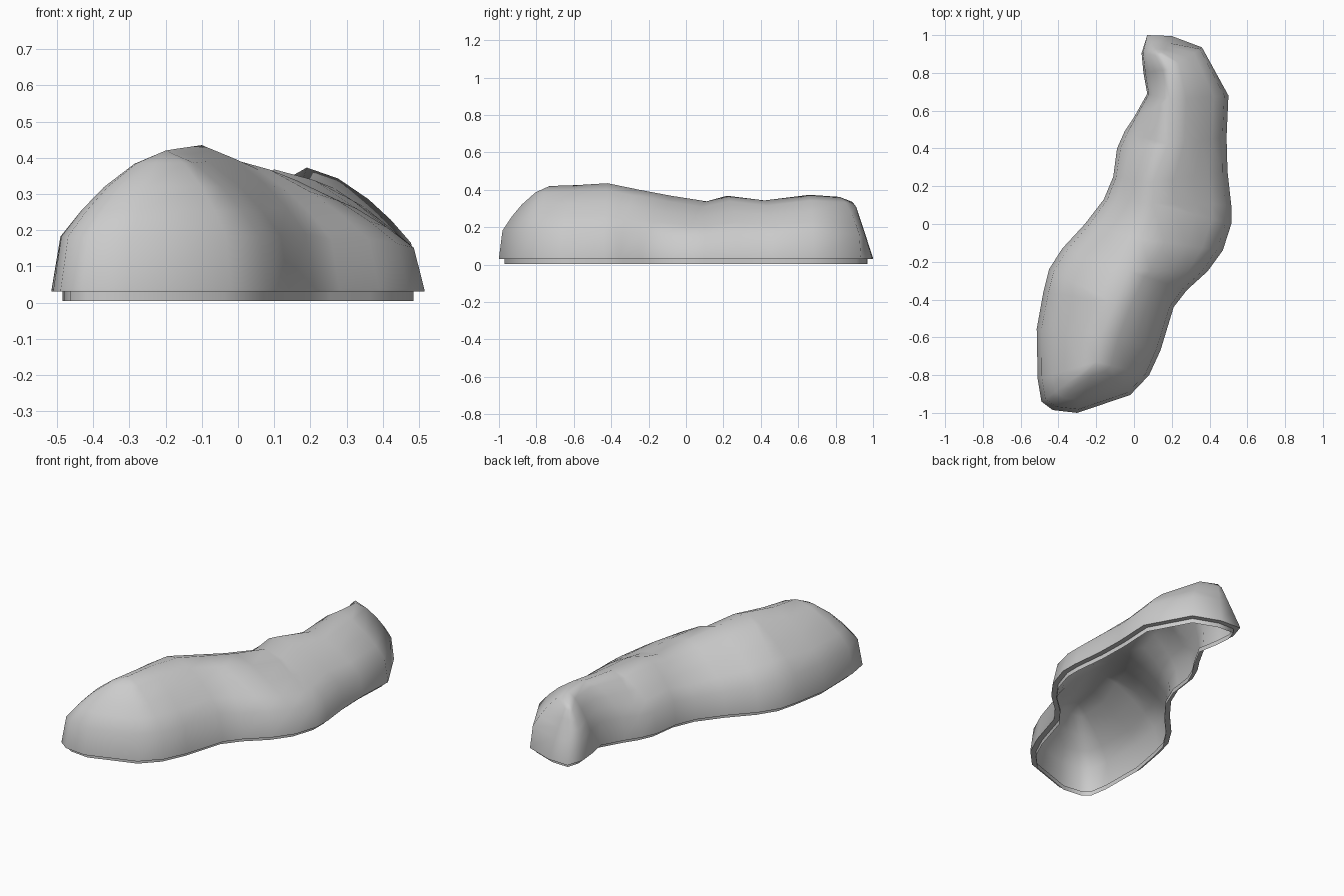
import bpy, bmesh, math
from mathutils import Vector

if "Cube" in bpy.data.objects:
    bpy.data.objects.remove(bpy.data.objects["Cube"])

# Ridge line along the top of the shell: x, y, z
ridge = [(-.2, -.73, .42), (-.17, -.58, .425), (-.1, -.42, .435), (-.03, -.25, .4),
         (.04, -.08, .368), (.1, .11, .338), (.1, .22, .368), (.18, .42, .343),
         (.19, .66, .373), (.19, .82, .362), (.14, .89, .335)]

# Plan outline, counter-clockwise: x, y, index of the ridge point it rises to
outline = [(.07, 1, 10), (.04, .905, 10), (.05, .8, 9), (.07, .69, 8), (0, .565, 8),
           (-.05, .49, 7), (-.09, .4, 7), (-.11, .25, 6), (-.16, .13, 5), (-.26, 0, 4),
           (-.38, -.13, 3), (-.45, -.24, 2), (-.48, -.36, 2), (-.515, -.555, 1),
           (-.51, -.82, 0), (-.49, -.94, 0), (-.43, -.985, 0), (-.3, -1, 0),
           (-.02, -.905, 0), (.08, -.8, 0), (.14, -.67, 1), (.21, -.44, 2), (.28, -.35, 3),
           (.39, -.25, 3), (.47, -.14, 4), (.515, 0, 5), (.515, .1, 5), (.495, .28, 6),
           (.49, .46, 7), (.5, .68, 8), (.36, .935, 9), (.2, .995, 10)]

# Wall profile: distance towards ridge, fraction of ridge height
profile = [(0, 0), (.07, .38), (.25, .57), (.45, .74), (.72, .91), (1, 1)]
BASE, STEP = .037, .03
n = len(outline)
points = [Vector(p[:2]) for p in outline]


def inset(i, d):
    """Outline point moved inwards by d along its mitred normal."""
    a = (points[i] - points[i - 1]).normalized()
    b = (points[(i + 1) % n] - points[i]).normalized()
    na, nb = Vector((-a.y, a.x)), Vector((-b.y, b.x))
    m = (na + nb).normalized()
    return points[i] + m * d / max(m.dot(na), .7)


bm = bmesh.new()
rings = []

# Inset lip around the open underside, then the step out to the shell edge
for z, d in ((.004, STEP), (.031, STEP), (.031, 0)):
    rings.append([bm.verts.new((*inset(i, d), z)) for i in range(n)])

# Domed shell rising to the ridge, with a straight sloping back end
# and a shallow hollow on the front left
for t, f in profile:
    ring = []
    for p, (_, y, k) in zip(points, outline):
        top = Vector(ridge[k])
        s = f * .9 if y > .95 and 0 < t < 1 else t
        xy = p.lerp(top.xy, s)
        z = BASE + (top.z - BASE) * f
        if 0 < t < 1:
            z -= .02 * math.exp(-((xy - Vector((-.33, -.6))).length / .11) ** 2)
        ring.append(bm.verts.new((*xy, z)))
    rings.append(ring)

for lower, upper in zip(rings, rings[1:]):
    for i in range(n):
        j = (i + 1) % n
        bm.faces.new((lower[i], lower[j], upper[j], upper[i]))

bmesh.ops.remove_doubles(bm, verts=bm.verts, dist=.0005)
bmesh.ops.recalc_face_normals(bm, faces=bm.faces)
mesh = bpy.data.meshes.new("shell")
bm.to_mesh(mesh)
bm.free()
shell = bpy.data.objects.new("shell", mesh)
bpy.context.collection.objects.link(shell)
bpy.context.view_layer.objects.active = shell
shell.select_set(True)
bpy.ops.object.shade_smooth_by_angle(angle=math.radians(75))
